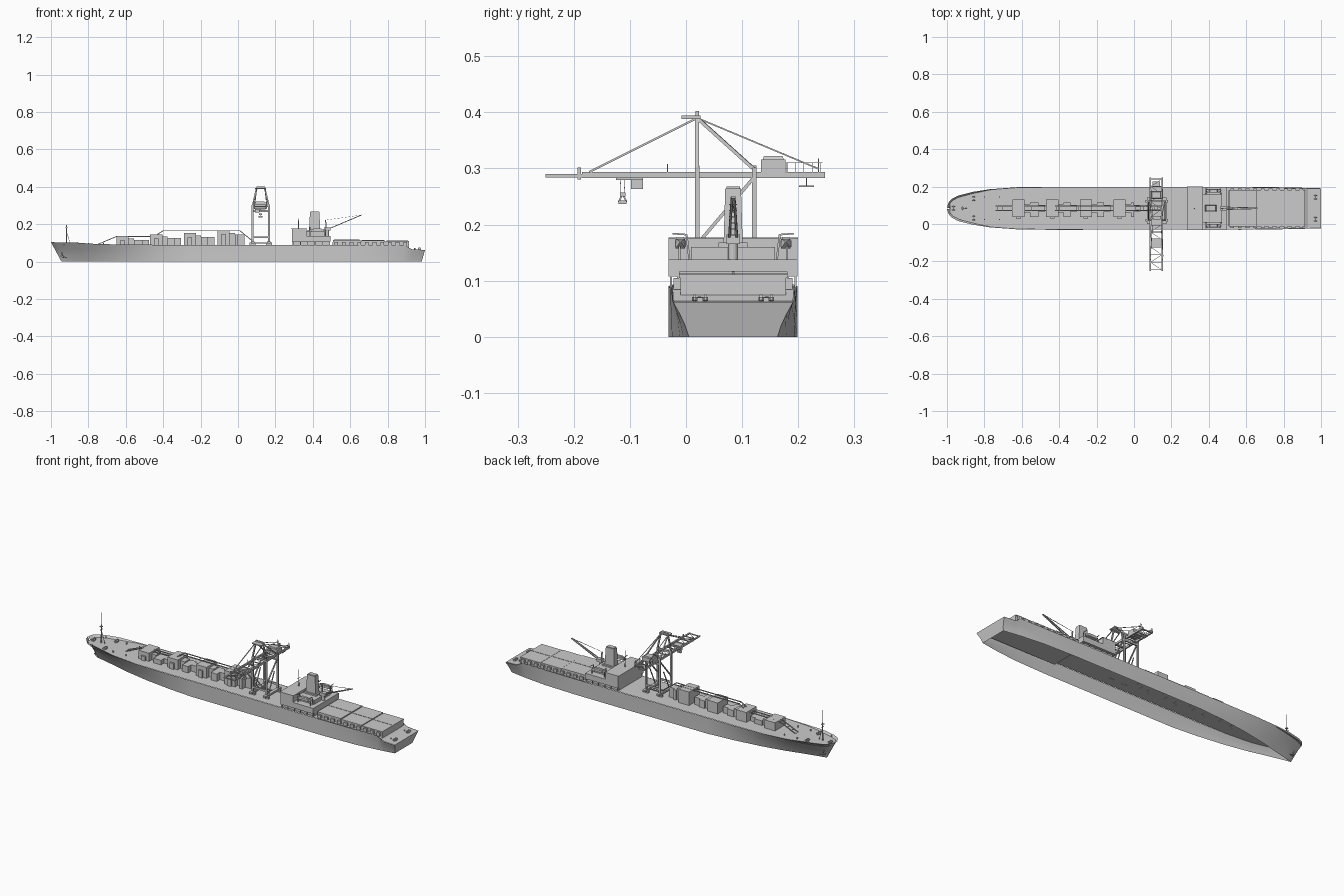
import bpy, bmesh, math
from mathutils import Vector, Matrix

C = 0.084          # hull centreline in y
parts = {}         # part name -> bmesh


def bm_of(name):
    if name not in parts:
        parts[name] = bmesh.new()
    return parts[name]


def box(name, x0, x1, y0, y1, z0, z1, top=1.0):
    """Box between limits; top scales the upper face for tapered parts."""
    b = bm_of(name)
    cx, cy = (x0 + x1) / 2, (y0 + y1) / 2
    m = Matrix.Translation((cx, cy, (z0 + z1) / 2)) @ Matrix.Diagonal((x1 - x0, y1 - y0, z1 - z0, 1))
    for v in bmesh.ops.create_cube(b, size=1, matrix=m)['verts']:
        if v.co.z > (z0 + z1) / 2:
            v.co.x = cx + (v.co.x - cx) * top
            v.co.y = cy + (v.co.y - cy) * top


def cbox(name, x0, x1, half, z0, z1, top=1.0):
    box(name, x0, x1, C - half, C + half, z0, z1, top)


def strut(name, a, b, r, n=4, r2=None):
    a, b = Vector(a), Vector(b)
    d = b - a
    m = Matrix.Translation((a + b) / 2) @ d.to_track_quat('Z', 'Y').to_matrix().to_4x4()
    if n == 4:
        m = m @ Matrix.Rotation(math.pi / 4, 4, 'Z')
    bmesh.ops.create_cone(bm_of(name), cap_ends=True, segments=n, radius1=r,
                          radius2=r if r2 is None else r2, depth=d.length, matrix=m)


def loft(name, rows):
    b = bm_of(name)
    vs = [[b.verts.new(p) for p in r] for r in rows]
    for r, s in zip(vs, vs[1:]):
        for i in range(len(r) - 1):
            b.faces.new((r[i], r[i + 1], s[i + 1], s[i]))


# Hull stations: x top, half top, z top, x bottom, half bottom
st = [(-1.0, .003, .104, -.944, .001), (-.992, .030, .104, -.93, .004), (-.975, .050, .103, -.91, .008),
      (-.94, .068, .102, -.87, .017), (-.86, .088, .101, -.80, .034), (-.77, .102, .095, -.72, .055),
      (-.62, .113, .091, -.58, .082), (-.45, .115, .09, -.42, .103), (-.27, .115, .09, -.27, .115),
      (.55, .115, .088, .55, .115), (.75, .113, .088, .75, .109), (.89, .110, .088, .88, .095),
      (.93, .109, .066, .92, .089), (1.0, .107, .062, .982, .079)]
for s in (-1, 1):
    rows = []
    for xt, ht, zt, xb, hb in st:
        rows.append([(xb + (xt - xb) * t, C + s * (hb + (ht - hb) * (t ** 1.3)), zt * t)
                     for t in (0, .33, .66, 1)])
    loft('hull', rows if s > 0 else rows[::-1])
# transom
loft('hull', [[(xb + (1 - xb) * t, C - (.079 + .028 * t ** 1.3), .062 * t),
               (xb + (1 - xb) * t, C + (.079 + .028 * t ** 1.3), .062 * t)]
              for t in (0, .33, .66, 1) for xb in (.982,)])
# Deck, sunk slightly behind the bow bulwark
loft('deck', [[(xt, C - ht + .002, min(zt, .09)), (xt, C + ht - .002, min(zt, .09))]
              for xt, ht, zt, xb, hb in [(-.985, .036, .09, 0, 0)] + st[2:]])

# Bow mast and winches
strut('bow_mast', (-.917, C, .09), (-.917, C, .195), .004, 8, .002)
strut('bow_mast', (-.917, C, .195), (-.917, C, .262), .0008, 6)
strut('bow_mast', (-.917, C - .012, .165), (-.917, C + .012, .165), .0018)
strut('bow_mast', (-.895, C, .09), (-.917, C, .16), .0015)
cbox('bow_mast', -.923, -.911, .006, .18, .184)


def winch(x, y, z):
    strut('winches', (x, y - .014, z + .006), (x, y + .014, z + .006), .003, 8)
    for s in (-1, 1):
        strut('winches', (x, y + s * .007, z + .006), (x, y + s * .012, z + .006), .0075, 10)
    box('winches', x - .008, x + .008, y - .005, y + .005, z, z + .008)


for s in (-1, 1):
    winch(-.857, C + s * .052, .09)
    winch(.97, C + s * .059, .062)
    # anchors against the bow
    strut('anchors', (-.945, C + s * .025, .055), (-.935, C + s * .022, .02), .002, 6)
    strut('anchors', (-.948, C + s * .021, .03), (-.918, C + s * .027, .022), .003, 4)
    for x in (-.93, -.8, -.72, .945):
        strut('bollards', (x, C + s * .06, .06 if x > 0 else .089), (x, C + s * .06, .072 if x > 0 else .099), .003, 8)
winch(-.965, C, .088)

# Cargo houses on the fore deck: x start, x end, height
for x0, x1, h in [(-.65, -.51, .136), (-.47, -.34, .146), (-.29, -.16, .152), (-.11, .0, .166)]:
    m = x0 + .065
    cbox('cargo_houses', x0, m, .046, .088, h)
    cbox('cargo_houses', m, m + .028, .022, .088, h - .012)
    box('cargo_houses', m + .028, x1, C - .046, C + .03, .088, h - .02)
    box('cargo_houses', x0 + .02, x0 + .045, C - .055, C - .046, .088, h - .022)
    cbox('cargo_houses', x1, x1 + .035, .018, .088, h - .02)
# Overhead gallery along the houses
path = [(-.755, .09), (-.65, .134), (-.45, .134), (-.40, .165), (.01, .165), (.09, .10), (.16, .10)]
for (xa, za), (xb, zb) in zip(path, path[1:]):
    for s in (-1, 1):
        strut('gallery', (xa, C + s * .012, za), (xb, C + s * .012, zb), .003)
    for i in range(4):
        t = i / 4
        x, z = xa + (xb - xa) * t, za + (zb - za) * t
        strut('gallery', (x, C - .012, z), (x, C + .012, z), .0015)

# Gantry crane: portal legs, beams and mast
X, YF, YB = (.078, .165), .02, .122
XM = (.1, .143)
for x, xm in zip(X, XM):
    box('gantry_base', x - .009, x + .009, YF - .02, YB + .02, .098, .108)
    for y in (YF, YB):
        box('gantry_base', x - .016, x + .016, y - .006, y + .006, .088, .102)
        box('gantry_legs', x - .005, x + .005, y - .004, y + .004, .1, .302)
    strut('gantry_legs', (x, YF, .3), (xm, YF, .395), .005)
    strut('gantry_legs', (x, YF, .165), (x, YB, .285), .0042)
    strut('gantry_legs', (x, YF + .02, .108), (x, YF + .07, .215), .003)
    strut('gantry_legs', (xm, YF, .39), (x, YB, .298), .0042)
    # stays to both boom ends
    strut('gantry_stays', (xm, YF, .39), (x + (.01 if x < .1 else -.01), -.172, .294), .0025)
    strut('gantry_stays', (xm, YF, .39), (x + (.01 if x < .1 else -.01), .237, .299), .0018)
for y, z in ((YF, .13), (YB, .13), (YF, .3), (YB, .3), (YB, .27)):
    box('gantry_legs', X[0], X[1], y - .004, y + .004, z - .005, z + .005)
box('gantry_head', .092, .151, -.008, .026, .388, .394)
box('gantry_head', .098, .145, YF - .003, YF + .003, .394, .402)

# Boom girders, cross ties and walkway
for x in (.088, .15):
    box('gantry_boom', x - .004, x + .004, -.185, .248, .283, .294)
    box('gantry_boom', x - .004, x + .004, -.25, -.185, .284, .290)
    box('gantry_boom', x - .003, x + .003, -.193, -.187, .28, .302)
for i in range(13):
    y = -.245 + i * .0405
    box('gantry_boom', .088, .15, y - .002, y + .002, .284, .289)
    if i < 12:
        xa, xb = (.09, .148) if i % 2 else (.148, .09)
        strut('gantry_boom', (xa, y, .286), (xb, y + .04, .286), .0015)
box('machinery_house', .086, .152, .134, .177, .293, .316)
box('machinery_house', .094, .144, .137, .174, .316, .322, .9)
for x in (.084, .154):
    strut('boom_rail', (x, .178, .310), (x, .243, .310), .0008)
    for i in range(5):
        strut('boom_rail', (x, .18 + i * .015, .292), (x, .18 + i * .015, .31), .0008)
    strut('boom_rail', (x, .236, .292), (x, .236, .318), .0015)
    strut('boom_rail', (x, -.033, .292), (x, -.033, .308), .0008)
box('service_platform', .1, .138, .201, .228, .267, .27)
strut('service_platform', (.119, .215, .268), (.119, .215, .285), .001)

# Trolley with cabin and grab
box('trolley', .09, .148, -.125, -.077, .279, .285)
box('trolley', .092, .115, -.098, -.077, .263, .281)
for s in (-1, 1):
    strut('grab', (.12, -.113 + s * .004, .28), (.12, -.113 + s * .003, .256), .0007)
    strut('grab', (.12, -.113, .255), (.12, -.113 + s * .007, .24), .002)
box('grab', .112, .128, -.118, -.108, .25, .257)
box('grab', .110, .130, -.12, -.106, .237, .243)

# Accommodation block: inset lower floor, full-width decks above
cbox('deckhouse', .292, .492, .1, .086, .108)
cbox('deckhouse', .288, .366, .115, .107, .174)
cbox('deckhouse', .284, .37, .1155, .174, .177)
cbox('deckhouse', .366, .494, .115, .107, .138)
cbox('deckhouse', .366, .47, .075, .138, .160)
for s in (-1, 1):
    for i in range(6):
        x = .295 + i * .039
        strut('deck_posts', (x, C + s * .111, .086), (x, C + s * .111, .108), .0025)
    # lifeboats in davits
    y = C + s * .094
    box('lifeboats', .395, .455, y - .01, y + .01, .16, .172)
    for e, x in ((-1, .395), (1, .455)):
        strut('lifeboats', (x, y, .166), (x + e * .012, y, .169), .012, 4, .002)
    box('lifeboats', .402, .448, y - .008, y + .008, .172, .178, .8)
    for x in (.385, .465):
        strut('davits', (x, C + s * .078, .138), (x, C + s * .083, .182), .0025)
        strut('davits', (x, C + s * .083, .182), (x, C + s * .108, .184), .002)
        strut('davits', (x, C + s * .096, .138), (x, C + s * .096, .162), .0025)
# Bridge mast
strut('bridge_mast', (.323, C, .176), (.323, C, .23), .003, 8, .0015)
strut('bridge_mast', (.323, C, .23), (.323, C, .268), .0008, 6)
strut('bridge_mast', (.323, C - .012, .222), (.323, C + .012, .222), .0012)
# Funnel
cbox('funnel', .378, .442, .018, .135, .264, .78)
cbox('funnel', .388, .432, .012, .264, .268)
cbox('funnel', .372, .45, .026, .138, .168)

# Stores crane with raised jib
strut('stores_crane', (.478, C, .138), (.478, C, .18), .009, 12)
cbox('stores_crane', .463, .495, .012, .165, .182)
strut('stores_crane', (.472, C, .18), (.468, C, .222), .004)
for s in (-1, 1):
    strut('stores_crane', (.485, C + s * .007, .175), (.66, C + s * .002, .249), .003)
    strut('stores_crane', (.468, C, .222), (.66, C + s * .002, .249), .0008)
for i in range(6):
    x = .5 + i * .026
    strut('stores_crane', (x, C - .007, .181 + i * .011), (x, C + .007, .181 + i * .011), .0015)

# Aft hatch deck: raised block with panels and side stanchions
cbox('aft_house', .505, .915, .094, .06, .106)
for x0, x1, z in ((.507, .654, .116), (.658, .785, .113), (.789, .915, .111)):
    cbox('aft_hatches', x0, x1, .0965, .105, z)
    cbox('aft_hatches', x0 + .005, x1 - .005, .002, z, z + .0015)
for s in (-1, 1):
    for i in range(10):
        x = .515 + i * .041
        y = C + s * .1
        box('side_stanchions', x, x + .02, y - .006, y + .006, .084, .105)

# Turn every collected bmesh into an object
for name, b in parts.items():
    if name == 'hull':
        bmesh.ops.remove_doubles(b, verts=b.verts, dist=.0001)
    bmesh.ops.recalc_face_normals(b, faces=b.faces)
    me = bpy.data.meshes.new(name)
    b.to_mesh(me)
    b.free()
    ob = bpy.data.objects.new(name, me)
    bpy.context.collection.objects.link(ob)
    if name in ('hull', 'winches', 'bow_mast'):
        bpy.context.view_layer.objects.active = ob
        ob.select_set(True)
        bpy.ops.object.shade_smooth_by_angle(angle=math.radians(30))
        ob.select_set(False)
